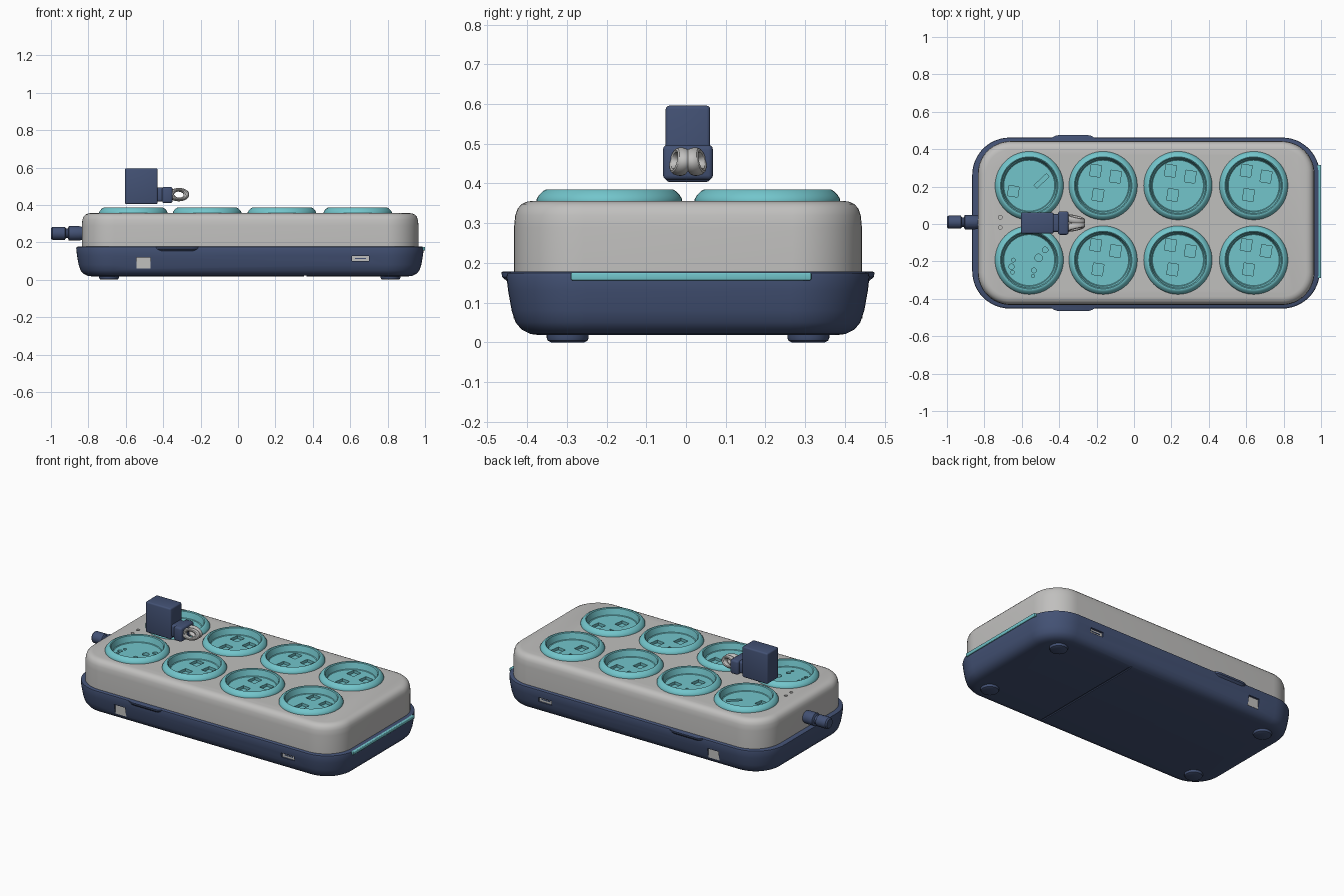
import bpy, bmesh, math
from mathutils import Matrix, Vector

if "Cube" in bpy.data.objects:
    bpy.data.objects.remove(bpy.data.objects["Cube"])


def material(name, rgb):
    m = bpy.data.materials.new(name)
    m.diffuse_color = (*rgb, 1)
    m.use_nodes = True
    m.node_tree.nodes["Principled BSDF"].inputs["Base Color"].default_value = m.diffuse_color
    return m


NAVY = material("navy", (0.056, 0.083, 0.175))
GREY = material("light grey", (0.53, 0.525, 0.515))
TEAL = material("teal", (0.17, 0.56, 0.60))


def finish(name, bm, mat=None, angle=32):
    bmesh.ops.recalc_face_normals(bm, faces=bm.faces)
    me = bpy.data.meshes.new(name)
    bm.to_mesh(me)
    bm.free()
    ob = bpy.data.objects.new(name, me)
    bpy.context.collection.objects.link(ob)
    if mat:
        me.materials.append(mat)
        smooth(ob, angle)
    return ob


def smooth(ob, angle=32):
    bpy.ops.object.select_all(action='DESELECT')
    ob.select_set(True)
    bpy.context.view_layer.objects.active = ob
    bpy.ops.object.shade_smooth_by_angle(angle=math.radians(angle))


def loft(bm, rings):
    vs = [[bm.verts.new(p) for p in ring] for ring in rings]
    n = len(vs[0])
    for a, b in zip(vs, vs[1:]):
        for i in range(n):
            bm.faces.new((a[i], a[(i + 1) % n], b[(i + 1) % n], b[i]))
    bm.faces.new(vs[0][::-1])
    bm.faces.new(vs[-1])


def slab(name, x0, x1, y0, y1, r, profile, mat):
    """Rounded rectangle lofted through (z, inset) pairs."""
    rings = []
    for z, d in profile:
        ring = []
        for k, (cx, cy) in enumerate(((x1 - r, y1 - r), (x0 + r, y1 - r),
                                      (x0 + r, y0 + r), (x1 - r, y0 + r))):
            for i in range(13):
                a = (k + i / 12) * math.pi / 2
                ring.append((cx + (r - d) * math.cos(a), cy + (r - d) * math.sin(a), z))
        rings.append(ring)
    bm = bmesh.new()
    loft(bm, rings)
    return finish(name, bm, mat)


def lathe(name, profile, loc, mat, rot=None, n=56):
    """Closed solid of revolution through (radius, z) pairs."""
    bm = bmesh.new()
    loft(bm, [[(r * math.cos(2 * math.pi * i / n), r * math.sin(2 * math.pi * i / n), z)
               for i in range(n)] for r, z in profile])
    bm.transform(Matrix.Translation(loc) @ (rot or Matrix()))
    return finish(name, bm, mat)


def add_box(bm, loc, size, angle=0):
    m = Matrix.Translation(loc) @ Matrix.Rotation(angle, 4, 'Z') @ Matrix.Diagonal((*size, 1))
    return bmesh.ops.create_cube(bm, size=1, matrix=m)


def box(name, loc, size, mat, bevel=0.0):
    bm = bmesh.new()
    add_box(bm, loc, size)
    if bevel:
        bmesh.ops.bevel(bm, geom=bm.edges[:], offset=bevel, segments=3,
                        profile=0.5, affect='EDGES')
    return finish(name, bm, mat)


def add_cyl(bm, loc, r, h, n=48):
    bmesh.ops.create_cone(bm, cap_ends=True, segments=n, radius1=r, radius2=r, depth=h,
                          matrix=Matrix.Translation(loc))


def cut(ob, bm):
    cutter = finish("cutter", bm)
    cutter.hide_render = True
    mod = ob.modifiers.new("cut", 'BOOLEAN')
    mod.operation = 'DIFFERENCE'
    mod.solver = 'EXACT'
    mod.object = cutter
    bpy.ops.object.select_all(action='DESELECT')
    ob.select_set(True)
    bpy.context.view_layer.objects.active = ob
    bpy.ops.object.modifier_apply(modifier=mod.name)
    bpy.data.objects.remove(cutter)
    smooth(ob)


CY = 0.005
SOCKET_X = (-0.56, -0.165, 0.235, 0.64)
SOCKET_Y = (-0.193, 0.205)

# Lower tray with side ports and a groove underneath
tray = slab("lower_tray", -0.865, 0.993, CY - 0.457, CY + 0.457, 0.2,
            [(0.018, 0.085), (0.021, 0.06), (0.032, 0.038), (0.05, 0.023),
             (0.08, 0.013), (0.13, 0.004), (0.165, 0), (0.174, 0.002), (0.178, 0.01)], NAVY)
bm = bmesh.new()
for s in (-1, 1):
    add_box(bm, (-0.505, CY + s * 0.455, 0.09), (0.075, 0.05, 0.06))
    add_box(bm, (0.655, CY + s * 0.455, 0.113), (0.09, 0.05, 0.028))
add_box(bm, (0.36, CY, 0.018), (0.012, 0.8, 0.012))
cut(tray, bm)
for s, side in ((-1, "front"), (1, "back")):
    box(side + "_square_port", (-0.505, CY + s * 0.426, 0.09), (0.075, 0.026, 0.06), GREY)
    box(side + "_slot_port", (0.655, CY + s * 0.426, 0.113), (0.09, 0.026, 0.028), GREY)
    box(side + "_slot_tongue", (0.655, CY + s * 0.435, 0.114), (0.06, 0.012, 0.006), NAVY)

# Side bulges of the tray rim
slab("rim_bulge", -0.46, -0.19, CY - 0.47, CY + 0.47, 0.06,
     [(0.12, 0.045), (0.15, 0.018), (0.165, 0.002), (0.176, 0.0), (0.178, 0.004)], NAVY)

# Feet
for x in (-0.69, 0.815):
    for y in (-0.298, 0.308):
        lathe("foot", [(0.042, 0), (0.05, 0.004), (0.053, 0.012), (0.053, 0.03)],
              (x, y, 0), NAVY, n=32)

# Teal light strip on the right end
box("light_strip", (0.988, 0.013, 0.166), (0.024, 0.605, 0.02), TEAL, 0.004)

# Upper housing with socket wells and two pin holes
housing = slab("upper_housing", -0.835, 0.965, CY - 0.438, CY + 0.438, 0.175,
               [(0.17, 0), (0.29, 0), (0.32, 0.003), (0.337, 0.009), (0.348, 0.019),
                (0.354, 0.032), (0.356, 0.045)], GREY)
bm = bmesh.new()
for x in SOCKET_X:
    for y in SOCKET_Y:
        add_cyl(bm, (x, y, 0.36), 0.165, 0.11)
for y in (-0.018, 0.036):
    add_cyl(bm, (-0.715, y, 0.356), 0.01, 0.03, 16)
cut(housing, bm)

# Sockets
for i, x in enumerate(SOCKET_X):
    for j, y in enumerate(SOCKET_Y):
        sock = lathe("socket", [(0.16, 0.31), (0.16, 0.354), (0.183, 0.355), (0.183, 0.361),
                                (0.177, 0.371), (0.167, 0.381), (0.16, 0.385), (0.154, 0.385),
                                (0.149, 0.381), (0.14, 0.345), (0.136, 0.342)],
                     (x, y, 0), TEAL)
        bm = bmesh.new()
        if i > 0:       # three square openings
            for dx, dy in ((-0.04, 0.08), (0.066, 0.048), (-0.028, -0.05)):
                add_box(bm, (x + dx, y + dy, 0.345), (0.056, 0.062, 0.04), -0.15)
        elif j == 1:    # square and diagonal slot
            add_box(bm, (x - 0.085, y - 0.03, 0.345), (0.055, 0.055, 0.04), -0.15)
            add_box(bm, (x + 0.066, y + 0.025, 0.345), (0.09, 0.022, 0.04), 0.75)
        else:           # scattered round pin holes
            for dx, dy, r in ((-0.095, -0.035, 0.014), (-0.09, -0.065, 0.01),
                              (-0.085, 0.0, 0.01), (0.05, 0.012, 0.02), (0.085, 0.055, 0.015),
                              (0.025, -0.055, 0.013), (0.02, -0.085, 0.009)):
                add_cyl(bm, (x + dx, y + dy, 0.345), r, 0.04, 20)
        cut(sock, bm)

# Cable stub on the left end
lathe("cable_stub", [(0.028, -1.0), (0.035, -0.992), (0.035, -0.926), (0.026, -0.92),
                     (0.026, -0.91), (0.039, -0.904), (0.039, -0.85), (0.03, -0.82)],
      (0, 0.01, 0.248), NAVY, Matrix.Rotation(math.pi / 2, 4, 'Y'), 32)

# Floating plug: block, stepped neck and looped metal tip
box("plug_block", (-0.517, CY, 0.5), (0.175, 0.112, 0.192), NAVY, 0.009)
box("plug_neck", (-0.415, CY, 0.455), (0.07, 0.095, 0.075), NAVY, 0.012)
box("plug_collar", (-0.378, CY, 0.453), (0.056, 0.126, 0.088), NAVY, 0.012)
for s, side in ((-1, "front"), (1, "back")):
    bm = bmesh.new()
    rings, n = [], 12
    grid = [[bm.verts.new(((0.035 + 0.013 * math.cos(b)) * math.cos(a) * 1.18,
                           0.018 * math.sin(b),
                           (0.035 + 0.013 * math.cos(b)) * math.sin(a) * 0.75))
             for b in (2 * math.pi * k / n for k in range(n))]
            for a in (2 * math.pi * k / 32 for k in range(32))]
    for p in range(32):
        for q in range(n):
            bm.faces.new((grid[p][q], grid[(p + 1) % 32][q],
                          grid[(p + 1) % 32][(q + 1) % n], grid[p][(q + 1) % n]))
    bm.transform(Matrix.Translation((-0.316, CY + s * 0.019, 0.455))
                 @ Matrix.Rotation(-s * 0.22, 4, 'Z') @ Matrix.Rotation(s * 0.2, 4, 'X'))
    finish(side + "_tip_loop", bm, GREY)
